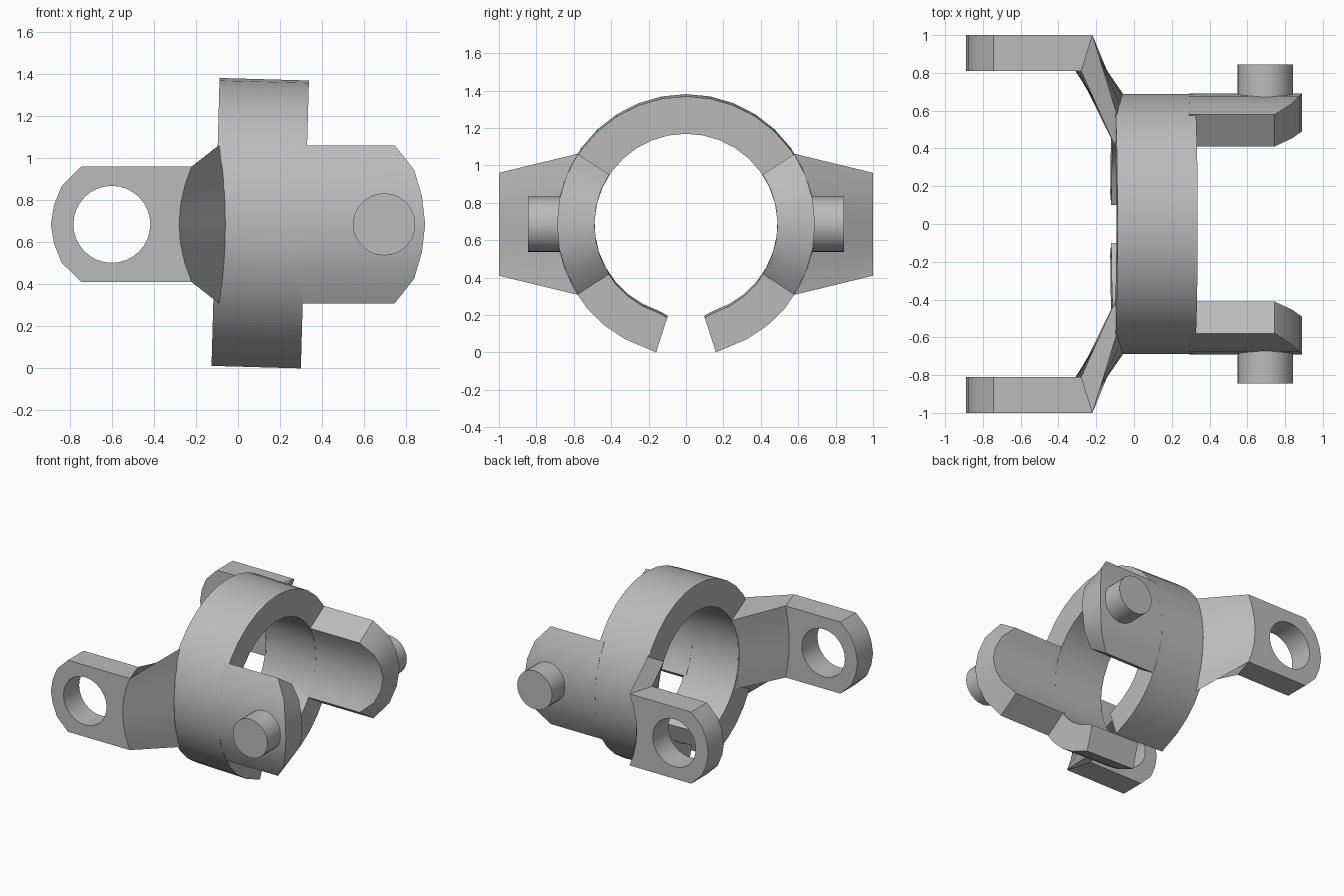
import bpy, bmesh
from math import sin, cos, radians, pi

cube = bpy.data.objects.get("Cube")
if cube:
    bpy.data.objects.remove(cube, do_unlink=True)

GREY = (0.5, 0.5, 0.5, 1)
metal = bpy.data.materials.new("grey metal")
metal.use_nodes = True
metal.diffuse_color = GREY
metal.node_tree.nodes["Principled BSDF"].inputs["Base Color"].default_value = GREY

CZ = 0.685                 # height of the ring axis
R_OUT, R_IN = 0.69, 0.49
TILT = 0.028               # slight lean of the ring
SECTOR = 33                # half angle covered by each lug and arm
STEPS = [i / 3 for i in range(-3, 4)]


def finish(name, bm):
    bmesh.ops.recalc_face_normals(bm, faces=bm.faces[:])
    mesh = bpy.data.meshes.new(name)
    bm.to_mesh(mesh)
    bm.free()
    mesh.materials.append(metal)
    ob = bpy.data.objects.new(name, mesh)
    bpy.context.collection.objects.link(ob)
    return ob


def smooth(ob):
    bpy.ops.object.select_all(action='DESELECT')
    ob.select_set(True)
    bpy.context.view_layer.objects.active = ob
    bpy.ops.object.shade_smooth_by_angle(angle=radians(25))


def loft(name, rows, caps):
    """Skin closed loops of points and cap both ends with the given faces."""
    bm = bmesh.new()
    loops = [[bm.verts.new(p) for p in row] for row in rows]
    n = len(rows[0])
    for a, b in zip(loops, loops[1:]):
        for i in range(n):
            j = (i + 1) % n
            bm.faces.new((a[i], a[j], b[j], b[i]))
    for end in (loops[0], loops[-1]):
        for cap in caps:
            bm.faces.new([end[i] for i in cap])
    return finish(name, bm)


def cylinder_y(name, x, y, radius, depth, sides):
    bm = bmesh.new()
    bmesh.ops.create_cone(bm, cap_ends=True, segments=sides,
                          radius1=radius, radius2=radius, depth=depth)
    for v in bm.verts:
        v.co = (x + v.co.x, y + v.co.z, CZ + v.co.y)
    return finish(name, bm)


# Open ring, split at the bottom
def ring_row(inner, outer):
    row = []
    for x, (y, z) in ((-0.107, outer), (0.318, outer), (0.318, inner), (-0.107, inner)):
        row.append((x + TILT * (z - CZ), y, z - TILT * (x - 0.1)))
    return row


def polar(r, a):
    return (r * sin(a), CZ - r * cos(a))


rows = [ring_row((0.10, 0.192), (0.16, 0.006))]
for i in range(31):
    a = radians(17.5 + 325 * i / 30)
    rows.append(ring_row(polar(R_IN, a), polar(R_OUT, a)))
rows.append(ring_row((-0.10, 0.192), (-0.16, 0.006)))
smooth(loft("split_ring", rows, [(0, 1, 2, 3)]))

TIP = {0: 0.89, 1: 0.875, 2: 0.838, 3: 0.745}   # rounded end, middle to corner

for side, s in (("right", -1), ("left", 1)):
    which = "front" if s < 0 else "back"
    lug_rows, arm_rows = [], []
    for t in STEPS:
        tip = TIP[round(abs(t) * 3)]
        a = radians(SECTOR * t)
        c, h = s * cos(a), sin(a)
        # Curved lug continues the ring wall
        lug_rows.append([(x, r * c, CZ + r * h) for x, r in
                         ((0.29, R_OUT), (tip, R_OUT), (tip, R_IN), (0.29, R_IN))])
        # Arm: flat eye plate, then a flare into the ring
        z = CZ + 0.275 * t
        arm_rows.append([
            (-tip, s, z),
            (-0.28 + 0.06 * t * t, s, z),
            (-0.06 - 0.03 * t * t, 0.692 * c, CZ + 0.692 * h),
            (-0.10, R_IN * c, CZ + R_IN * h),
            (-0.31 + 0.03 * t * t, 0.81 * s, z),
            (-tip, 0.81 * s, z)])
    smooth(loft(which + "_lug", lug_rows, [(0, 1, 2, 3)]))
    arm = loft(which + "_arm", arm_rows, [(0, 1, 4, 5), (1, 2, 3, 4)])

    # Round eye through the arm plate
    cutter = cylinder_y(which + "_eye_cutter", -0.6, 0.9 * s, 0.183, 0.6, 32)
    cutter.hide_render = True
    cutter.hide_viewport = True
    cut = arm.modifiers.new("eye", 'BOOLEAN')
    cut.operation = 'DIFFERENCE'
    cut.solver = 'EXACT'
    cut.object = cutter
    bpy.context.view_layer.update()
    done = bpy.data.meshes.new_from_object(
        arm.evaluated_get(bpy.context.evaluated_depsgraph_get()))
    arm.modifiers.clear()
    arm.data = done
    bpy.data.objects.remove(cutter, do_unlink=True)
    smooth(arm)

    # Pivot pin on the lug
    smooth(cylinder_y(which + "_pin", 0.695, 0.7225 * s, 0.148, 0.245, 28))
